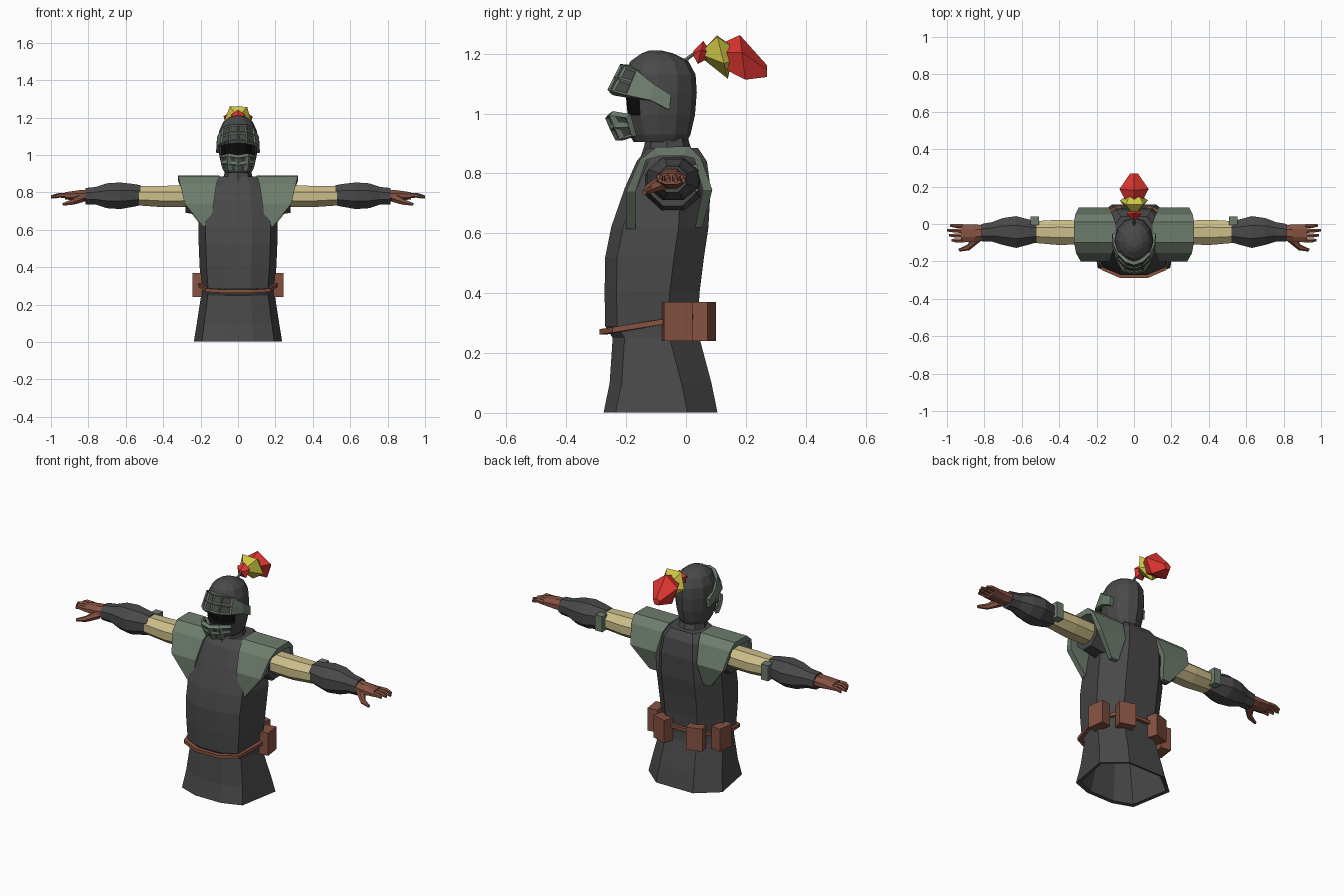
import bpy, bmesh
from math import sin, cos, pi, radians
from mathutils import Vector, Matrix

if "Cube" in bpy.data.objects:
    bpy.data.objects.remove(bpy.data.objects["Cube"])


def mat(name, r, g, b):
    m = bpy.data.materials.new(name)
    m.diffuse_color = (r, g, b, 1)
    m.use_nodes = True
    m.node_tree.nodes["Principled BSDF"].inputs["Base Color"].default_value = m.diffuse_color
    return m


CLOTH = mat("dark cloth", .066, .066, .066)
STEEL = mat("grey green", .155, .205, .155)
LEATHER = mat("brown leather", .235, .085, .053)
TAN = mat("tan sleeve", .6, .51, .25)
RED = mat("plume red", .72, .035, .03)
YELLOW = mat("plume yellow", .62, .56, .06)
BLACK = mat("black opening", .004, .004, .004)


def finish(name, bm, *mats):
    bmesh.ops.recalc_face_normals(bm, faces=bm.faces)
    me = bpy.data.meshes.new(name)
    bm.to_mesh(me)
    bm.free()
    for m in mats:
        me.materials.append(m)
    ob = bpy.data.objects.new(name, me)
    bpy.context.collection.objects.link(ob)
    return ob


def loft_bm(rings, close=False):
    """Closed skin through equal-sized rings of points."""
    bm = bmesh.new()
    vs = [[bm.verts.new(p) for p in r] for r in rings]
    n = len(vs[0])
    for a, b in zip(vs, vs[1:] + vs[:1] if close else vs[1:]):
        for i in range(n):
            bm.faces.new((a[i], a[(i + 1) % n], b[(i + 1) % n], b[i]))
    if not close:
        bm.faces.new(vs[0])
        bm.faces.new(vs[-1])
    return bm


def loft(name, rings, m, close=False):
    return finish(name, loft_bm(rings, close), m)


def ring_x(x, cy, cz, ry, rz, n=8):
    return [(x, cy + ry * cos(2 * pi * (i + .5) / n), cz + rz * sin(2 * pi * (i + .5) / n))
            for i in range(n)]


def ring_z(z, yf, yb, w, n=12):
    cy, r = (yf + yb) / 2, (yb - yf) / 2
    return [(w * sin(2 * pi * i / n), cy - r * cos(2 * pi * i / n), z) for i in range(n)]


def tube(a, b, r0, r1, n=6):
    """Two rings from point a to point b."""
    a, b = Vector(a), Vector(b)
    q = (b - a).to_track_quat('Z', 'Y')
    return [[p + q @ Vector((r * cos(2 * pi * i / n), r * sin(2 * pi * i / n), 0)) for i in range(n)]
            for p, r in ((a, r0), (b, r1))]


def box(name, centre, size, m, turn=0, taper=1):
    bm = bmesh.new()
    bmesh.ops.create_cube(bm, size=1)
    for v in bm.verts:
        if v.co.z < 0:
            v.co.y *= taper
    bmesh.ops.transform(bm, verts=bm.verts, matrix=Matrix.Translation(centre)
                        @ Matrix.Rotation(turn, 4, 'Z') @ Matrix.Diagonal((*size, 1)))
    return finish(name, bm, m)


def robe_ring(z, f, b, w, s=1):
    half = [(.35 * w, f), (.82 * w, f + .04), (w, b - .1), (.5 * w, b)]
    pts = half + [(-x, y) for x, y in reversed(half)]
    c = (f + b) / 2
    return [(x * s, c + (y - c) * s, z) for x, y in pts]


# Robe with a hollow hem
loft("robe", [robe_ring(.3, -.25, .05, .195, .7), robe_ring(.005, -.27, .105, .235, .92)] + [
    robe_ring(*r) for r in (
        (.002, -.275, .105, .236), (.1, -.255, .085, .22), (.25, -.245, .045, .197),
        (.29, -.27, .04, .195), (.4, -.272, .045, .205), (.52, -.27, .06, .21),
        (.62, -.25, .075, .212), (.75, -.205, .082, .2), (.84, -.165, .07, .18),
        (.885, -.13, .04, .14))], CLOTH)
loft("neck", [ring_z(.86, -.15, .03, .09, 8), ring_z(.89, -.14, .015, .075, 8),
              ring_z(.94, -.13, .0, .065, 8)], CLOTH)

# Belt: thin tilted band round the waist
outline = [(.07, -.277), (.165, -.238), (.205, -.06), (.1, .05)]
outline += [(-x, y) for x, y in reversed(outline)]
sections = []
for x, y in outline:
    z = .272 + (y + .27) * .17
    out = Vector((x, y + .1, 0)).normalized() * .012
    sections.append([(x - out.x, y - out.y, z - .009), (x + out.x, y + out.y, z - .009),
                     (x + out.x, y + out.y, z + .009), (x - out.x, y - out.y, z + .009)])
loft("belt", sections, LEATHER, close=True)

# Helmet with a recessed face opening
bm = loft_bm([ring_z(*r) for r in (
    (.905, -.175, .003, .07), (.93, -.19, .015, .085), (.995, -.215, .03, .1),
    (1.07, -.222, .036, .105), (1.13, -.212, .032, .1), (1.175, -.185, .008, .08),
    (1.2, -.15, -.04, .05), (1.21, -.125, -.08, .02))])
bmesh.ops.recalc_face_normals(bm, faces=bm.faces)
opening = [f for f in bm.faces if .99 < f.calc_center_median().z < 1.07
           and f.calc_center_median().y < -.14]
for f in opening:
    f.material_index = 1
bmesh.ops.inset_region(bm, faces=opening, thickness=.004, depth=-.02)
for f in bm.faces:
    c = f.calc_center_median()
    if .997 < c.z < 1.068 and c.y < -.14:
        f.material_index = 1
finish("helmet", bm, CLOTH, BLACK)


def face_guard(name, low, high, slots):
    """Mirrored bent band; the columns nearest the middle get dark slots."""
    full = lambda h: [(-x, y, z) for x, y, z in reversed(h[1:])] + h
    bm = bmesh.new()
    lo, hi = full(low), full(high)
    mid = [tuple((Vector(a) + Vector(b)) / 2) for a, b in zip(lo, hi)]
    rows = [[bm.verts.new(p) for p in r] for r in (lo, mid, hi)]
    for a, b in zip(rows, rows[1:]):
        for i in range(len(a) - 1):
            bm.faces.new((a[i], a[i + 1], b[i + 1], b[i]))
    bmesh.ops.recalc_face_normals(bm, faces=bm.faces)
    bm.faces.ensure_lookup_table()
    if bm.faces[len(lo) // 2].normal.y > 0:
        bmesh.ops.reverse_faces(bm, faces=bm.faces)
    front = [f for f in bm.faces if abs(f.calc_center_median().x) < slots]
    bmesh.ops.inset_individual(bm, faces=front, thickness=.011, depth=-.006)
    for f in front:
        f.material_index = 1
    ob = finish(name, bm, STEEL, CLOTH)
    sol = ob.modifiers.new("thickness", 'SOLIDIFY')
    sol.thickness, sol.offset = .02, -1


face_guard("brow_guard",
           [(0, -.262, 1.08), (.05, -.25, 1.075), (.095, -.2, 1.062), (.115, -.12, 1.045), (.117, -.055, 1.012)],
           [(0, -.22, 1.165), (.045, -.205, 1.162), (.085, -.165, 1.145), (.111, -.11, 1.1), (.115, -.05, 1.062)], .09)
face_guard("chin_guard",
           [(0, -.215, .91), (.04, -.205, .912), (.072, -.165, .925)],
           [(0, -.257, 1.0), (.05, -.245, 1.008), (.088, -.185, .998)], .07)

# Plume: stem and three faceted tufts running backwards
loft("plume_stem", tube((0, -.02, 1.165), (0, .04, 1.21), .008, .006), STEEL)


def tuft(name, m, rings):
    loft(name, [[(r * 1.0 * cos(2 * pi * i / 5 + a), y + lean * sin(2 * pi * i / 5 + a),
                  z + r * sin(2 * pi * i / 5 + a)) for i in range(5)]
                for y, z, r, a, lean in rings], m)


tuft("plume_red_tip", RED, [(.025, 1.2, .01, .3, 0), (.048, 1.2, .042, .3, .01), (.075, 1.2, .018, .3, 0)])
tuft("plume_yellow_cup", YELLOW, [(.062, 1.2, .022, .9, 0), (.12, 1.195, .079, .9, -.02), (.145, 1.19, .05, .9, 0)])
tuft("plume_red_tail", RED, [(.12, 1.19, .045, .3, 0), (.19, 1.18, .082, .3, -.01), (.27, 1.14, .022, .3, 0)])

for side, s in (("right", 1), ("left", -1)):
    flip = lambda rings: [[(s * p[0], p[1], p[2]) for p in r] for r in rings]

    # Shoulder pad: arched plate with tapering front and back tails
    arch = [(-.2, .615, .15, .185), (-.2, .74, .13, .285), (-.155, .845, .115, .31),
            (-.1, .888, .1, .32), (.01, .89, .1, .32), (.05, .85, .115, .315),
            (.088, .745, .13, .295), (.055, .62, .15, .195)]
    plate = []
    for y, z, xi, xo in arch:
        iy, iz = -.055 + (y + .055) * .78, min(z, .85 + (z - .85) * .2)
        plate.append([(xi, y, z), (xo, y, z), (xo, iy, iz), (xi, iy, iz)])
    loft("shoulder_pad_" + side, flip(plate), STEEL)

    # Arm
    loft("shoulder_sleeve_" + side, flip([ring_x(.14, -.045, .76, .1, .1),
         ring_x(.28, -.045, .765, .085, .08)]), CLOTH)
    loft("upper_arm_" + side, flip([ring_x(.2, -.045, .78, .065, .062), ring_x(.4, -.045, .778, .073, .062),
         ring_x(.53, -.043, .782, .063, .056)]), TAN)
    loft("forearm_" + side, flip([ring_x(*r) for r in (
        (.52, -.042, .785, .06, .058), (.56, -.043, .784, .072, .066), (.63, -.043, .782, .092, .077),
        (.7, -.04, .782, .078, .072), (.76, -.042, .782, .056, .051), (.815, -.046, .78, .05, .047))]), CLOTH)
    box("elbow_pad_" + side, (s * .53, .018, .785), (.045, .045, .09), STEEL)

    # Hand
    loft("palm_" + side, flip([ring_x(.8, -.046, .782, .045, .036), ring_x(.85, -.05, .782, .05, .032),
         ring_x(.925, -.05, .782, .052, .02)]), LEATHER)
    for i, tip in enumerate((.975, .99, 1.0, .985)):
        y = -.088 + i * .026
        loft(f"finger_{i + 1}_{side}", flip([ring_x(.915, y, .783, .013, .014, 6),
             ring_x(.955, y, .785, .012, .013, 6), ring_x(tip, y + .002, .776, .007, .008, 6)]), LEATHER)
    loft("thumb_" + side, flip([tube((.84, -.075, .77), (.885, -.125, .748), .026, .017)[0],
         *tube((.885, -.125, .748), (.935, -.14, .736), .016, .008)]), LEATHER)

    # Belt pouches, one at the hip and one at the back
    box("hip_pouch_" + side, (s * .208, -.03, .305), (.06, .095, .13), LEATHER, turn=s * radians(8))
    box("back_pouch_" + side, (s * .105, .058, .305), (.09, .06, .13), LEATHER, turn=-s * radians(18))
